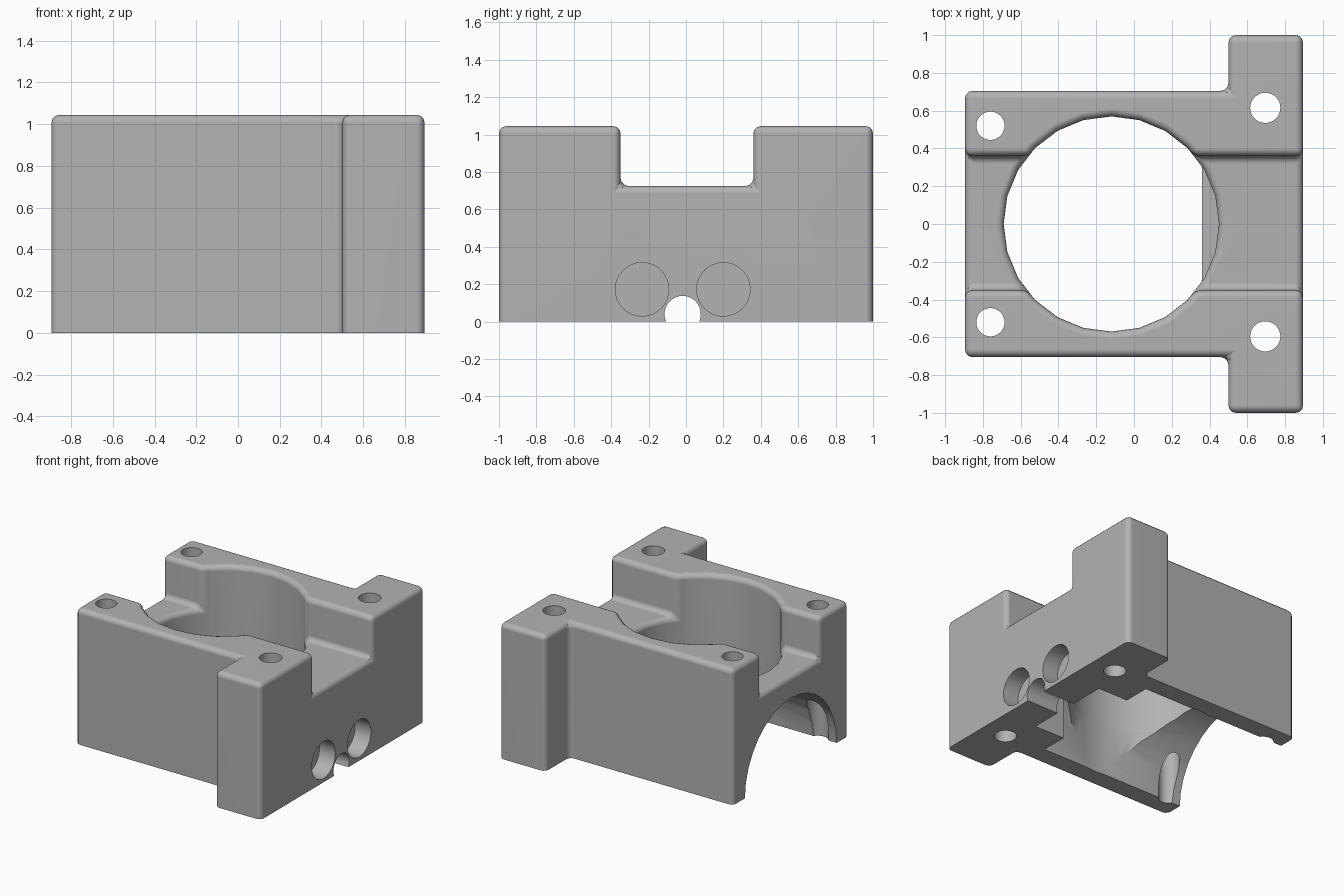
import bpy, bmesh, math
from mathutils import Matrix, Vector

if "Cube" in bpy.data.objects:
    bpy.data.objects.remove(bpy.data.objects["Cube"], do_unlink=True)

HEIGHT = 1.045
BORE_X, BORE_R = -0.12, 0.57
POCKET_X = 0.36

grey = bpy.data.materials.new("plain grey")
grey.use_nodes = True
colour = (0.45, 0.45, 0.45, 1)
grey.diffuse_color = colour
grey.node_tree.nodes["Principled BSDF"].inputs["Base Color"].default_value = colour


def to_object(name, bm):
    bmesh.ops.recalc_face_normals(bm, faces=bm.faces)
    mesh = bpy.data.meshes.new(name)
    bm.to_mesh(mesh)
    bm.free()
    obj = bpy.data.objects.new(name, mesh)
    bpy.context.collection.objects.link(obj)
    mesh.materials.append(grey)
    return obj


def box(name, lo, hi):
    bm = bmesh.new()
    bmesh.ops.create_cube(bm, size=1)
    lo, hi = Vector(lo), Vector(hi)
    for v in bm.verts:
        v.co = (lo + hi) / 2 + v.co * (hi - lo)
    return to_object(name, bm)


def cylinder(name, start, end, radius, sides, max_x=None):
    start, end = Vector(start), Vector(end)
    axis = end - start
    bm = bmesh.new()
    bmesh.ops.create_cone(bm, cap_ends=True, segments=sides, radius1=radius,
                          radius2=radius, depth=axis.length)
    turn = Vector((0, 0, 1)).rotation_difference(axis).to_matrix().to_4x4()
    # put a corner of the polygon on the x axis
    spin = Matrix.Rotation(math.pi / 2, 4, "Z")
    bm.transform(Matrix.Translation((start + end) / 2) @ turn @ spin)
    if max_x is not None:
        for v in bm.verts:
            v.co.x = min(v.co.x, max_x)
        bmesh.ops.remove_doubles(bm, verts=bm.verts, dist=0.0001)
    return to_object(name, bm)


def cut(target, cutter):
    cutter.hide_render = True
    mod = target.modifiers.new("cut", "BOOLEAN")
    mod.operation = "DIFFERENCE"
    mod.solver = "EXACT"
    mod.object = cutter
    bpy.context.view_layer.objects.active = target
    bpy.ops.object.modifier_apply(modifier=mod.name)
    bpy.data.objects.remove(cutter, do_unlink=True)


# T-shaped block
half = [(-0.895, 0.705), (0.5, 0.705), (0.5, 1.0), (0.895, 1.0)]
outline = half + [(x, -y) for x, y in reversed(half)]
bm = bmesh.new()
base = bm.faces.new([bm.verts.new((x, y, 0)) for x, y in outline])
top = bmesh.ops.extrude_face_region(bm, geom=[base])["geom"]
bmesh.ops.translate(bm, vec=(0, 0, HEIGHT),
                    verts=[g for g in top if isinstance(g, bmesh.types.BMVert)])
block = to_object("clamp_block", bm)

# Cross channel and upper part of the vertical bore
cut(block, box("channel_cutter", (-2, -0.35, 0.725), (2, 0.36, 2)))
cut(block, cylinder("bore_cutter", (BORE_X, 0, 0.4), (BORE_X, 0, 2), BORE_R, 24))

# Round every sharp edge except those at the base and bore floor
bm = bmesh.new()
bm.from_mesh(block.data)
bmesh.ops.remove_doubles(bm, verts=bm.verts, dist=0.0001)
sharp = [e for e in bm.edges if len(e.link_faces) == 2
         and e.calc_face_angle(0) > math.radians(30)
         and max(v.co.z for v in e.verts) > 0.6]
bmesh.ops.bevel(bm, geom=sharp, offset=0.04, offset_type="OFFSET", segments=3,
                profile=0.5, affect="EDGES", clamp_overlap=False)
bm.to_mesh(block.data)
bm.free()

# Lower bore, horizontal bore and the pocket behind the bolts
cut(block, cylinder("lower_bore_cutter", (BORE_X, 0, -1), (BORE_X, 0, 0.5),
                    BORE_R - 0.0005, 24, POCKET_X))
cut(block, cylinder("arch_cutter", (-2, 0, 0), (POCKET_X, 0, 0), 0.56, 32))
cut(block, box("pocket_cutter", (0.2, -0.35, -1), (0.62, 0.35, 0.33)))

# Vertical screw holes
for side in (-1, 1):
    for x, y, r in ((-0.76, 0.52, 0.075), (0.695, 0.605, 0.08)):
        y = y * side + (0.01 if x > 0 else 0)
        cut(block, cylinder("screw_cutter", (x, y, -1), (x, y, 2), r, 32))

# Counterbored bolt holes and the cable notch between them
for y in (-0.235, 0.2):
    cut(block, cylinder("bolt_cutter", (0.3, y, 0.172), (2, y, 0.172), 0.08, 32))
    cut(block, cylinder("bolt_head_cutter", (0.76, y, 0.172), (2, y, 0.172), 0.143, 32))
cut(block, cylinder("notch_cutter", (0.3, -0.018, 0.04), (2, -0.018, 0.04), 0.097, 32))

# Shading
bpy.ops.object.select_all(action="DESELECT")
block.select_set(True)
bpy.context.view_layer.objects.active = block
bpy.ops.object.shade_smooth_by_angle(angle=math.radians(35))
weighted = block.modifiers.new("weighted normals", "WEIGHTED_NORMAL")
weighted.keep_sharp = True
